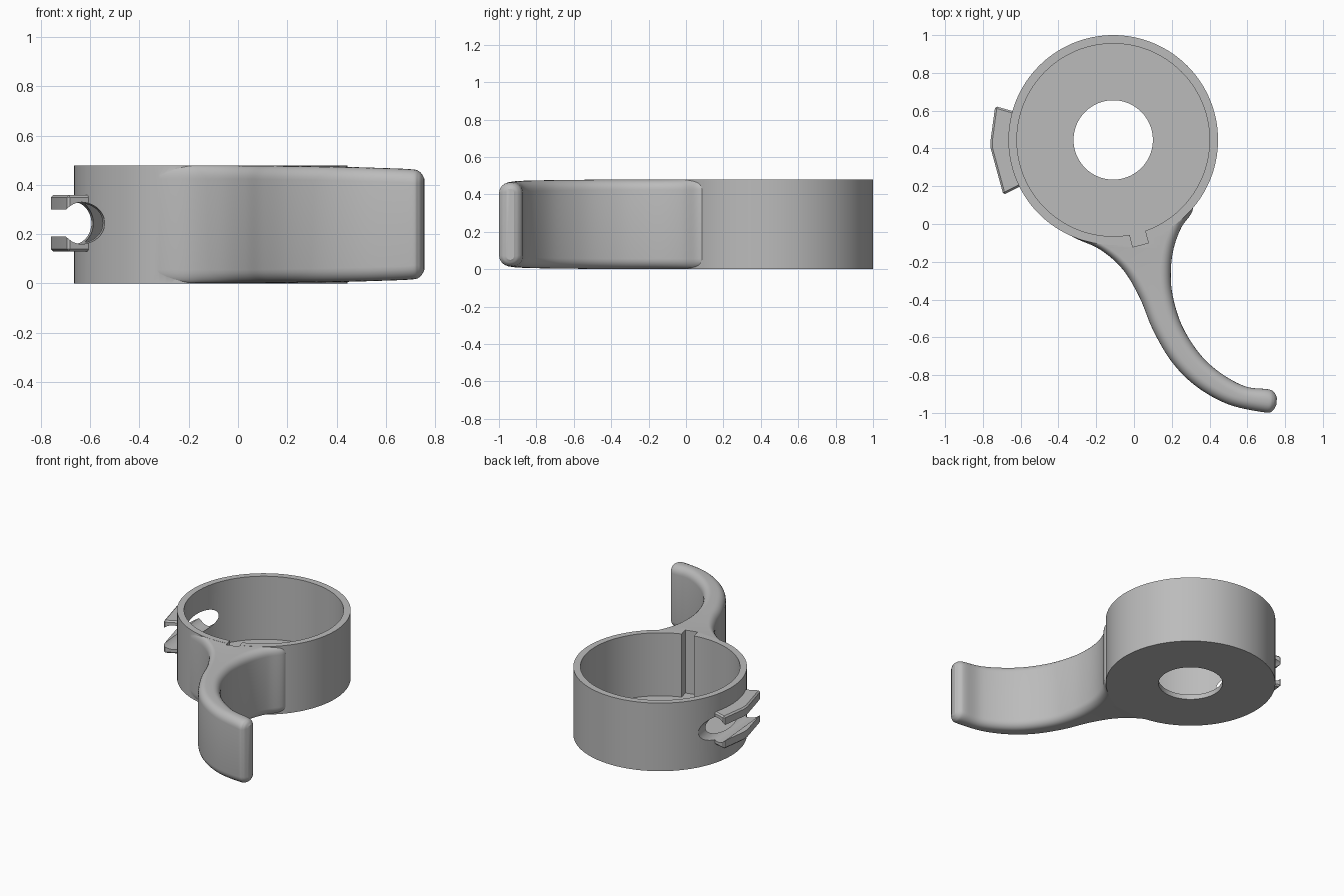
import bpy, bmesh, math
from mathutils import Vector

if "Cube" in bpy.data.objects:
    bpy.data.objects.remove(bpy.data.objects["Cube"], do_unlink=True)

HEIGHT = 0.48
CENTRE = Vector((-0.11, 0.445, 0))
CLIP_ANGLE = math.radians(185)
KEY_ANGLE = math.radians(-75.4)

grey = bpy.data.materials.new("plain grey")
grey.use_nodes = True
grey.diffuse_color = (0.5, 0.5, 0.5, 1)
grey.node_tree.nodes["Principled BSDF"].inputs["Base Color"].default_value = (0.5, 0.5, 0.5, 1)


def polar(radius, angle, z=0.0):
    return CENTRE + Vector((radius * math.cos(angle), radius * math.sin(angle), z))


def from_bmesh(name, bm):
    bmesh.ops.recalc_face_normals(bm, faces=bm.faces)
    mesh = bpy.data.meshes.new(name)
    bm.to_mesh(mesh)
    bm.free()
    obj = bpy.data.objects.new(name, mesh)
    bpy.context.collection.objects.link(obj)
    mesh.materials.append(grey)
    return obj


def loft(name, rings):
    """Skin a row of closed rings and cap both ends."""
    bm = bmesh.new()
    rows = [[bm.verts.new(p) for p in ring] for ring in rings]
    n = len(rows[0])
    for a, b in zip(rows, rows[1:]):
        for i in range(n):
            j = (i + 1) % n
            bm.faces.new((a[i], a[j], b[j], b[i]))
    bm.faces.new(rows[0])
    bm.faces.new(rows[-1])
    return from_bmesh(name, bm)


def disc(name, radius, z0, z1, sides=128):
    angles = [math.tau * i / sides for i in range(sides)]
    return loft(name, [[polar(radius, a, z) for a in angles] for z in (z0, z1)])


def box(name, location, size, turn):
    bpy.ops.mesh.primitive_cube_add(size=1, location=location, rotation=(0, 0, turn))
    obj = bpy.context.object
    obj.name = name
    obj.scale = size
    return obj


def combine(target, tool, operation):
    bpy.context.view_layer.update()
    mod = target.modifiers.new(operation.lower(), "BOOLEAN")
    mod.operation = operation
    mod.solver = "EXACT"
    mod.object = tool
    bpy.context.view_layer.objects.active = target
    bpy.ops.object.modifier_apply(modifier=mod.name)
    bpy.data.objects.remove(tool, do_unlink=True)


def spline(points, steps=6):
    """Smooth path through the points."""
    pts = [Vector(p) for p in points]
    pts = [2 * pts[0] - pts[1]] + pts + [2 * pts[-1] - pts[-2]]
    out = []
    for p0, p1, p2, p3 in zip(pts, pts[1:], pts[2:], pts[3:]):
        for s in range(steps):
            t = s / steps
            out.append(0.5 * (2 * p1 + (p2 - p0) * t + (2 * p0 - 5 * p1 + 4 * p2 - p3) * t * t
                              + (3 * p1 - p0 - 3 * p2 + p3) * t ** 3))
    return out + [pts[-2]]


def rounded_section(left, right, z0, z1, fillet=0.055, steps=7):
    """Upright rounded rectangle spanning two plan points."""
    across = right - left
    width = across.length
    across.normalize()
    r = min(fillet, width * 0.48)
    corners = [(width - r, z1 - r), (r, z1 - r), (r, z0 + r), (width - r, z0 + r)]
    ring = []
    for k, (u, z) in enumerate(corners):
        for s in range(steps):
            a = math.pi / 2 * (k + s / (steps - 1))
            p = left + across * (u + r * math.cos(a))
            ring.append((p.x, p.y, z + r * math.sin(a)))
    return ring


# Curved handle: left edge, right edge and end inset of each station
stations = [
    ((-0.45, 0.10), (0.30, 0.15), 0.001),
    ((-0.45, 0.015), (0.31, 0.07), 0.001),
    ((-0.32, -0.07), (0.25, -0.02), 0.001),
    ((-0.18, -0.135), (0.21, -0.13), 0.001),
    ((-0.06, -0.24), (0.195, -0.25), 0.001),
    ((0.03, -0.39), (0.205, -0.38), 0.001),
    ((0.10, -0.56), (0.255, -0.54), 0.002),
    ((0.20, -0.73), (0.35, -0.69), 0.004),
    ((0.33, -0.86), (0.46, -0.79), 0.006),
    ((0.50, -0.955), (0.59, -0.86), 0.01),
    ((0.69, -0.997), (0.71, -0.875), 0.016),
    ((0.732, -0.99), (0.742, -0.892), 0.026),
    ((0.753, -0.96), (0.757, -0.92), 0.05),
]
left_edge = spline([s[0] for s in stations])
right_edge = spline([s[1] for s in stations])
insets = spline([(s[2], 0) for s in stations])
handle = loft("handle", [rounded_section(l, r, i.x, HEIGHT - i.x)
                         for l, r, i in zip(left_edge, right_edge, insets)])

# Clip block, bent around the cup wall
clip_angles = [math.radians(a) for a in (164, 180.5, 184, 206.5)]
outline = [(0.65, a) for a in clip_angles] + [(0.535, a) for a in reversed(clip_angles)]
clip = loft("clip", [[polar(r, a, z) for r, a in outline] for z in (0.13, 0.36)])
chamfer = clip.modifiers.new("chamfer", "BEVEL")
chamfer.width = 0.01
chamfer.segments = 1

# Cup body joined with the handle and clip
cup = disc("cup_with_handle", 0.555, 0, HEIGHT)
combine(cup, handle, "UNION")
combine(cup, clip, "UNION")

# Hollow inside and floor hole
combine(cup, disc("hollow", 0.51, 0.035, 0.7), "DIFFERENCE")
combine(cup, disc("floor_hole", 0.21, -0.1, 0.2), "DIFFERENCE")

# Key groove down the inner wall
combine(cup, box("key_groove", polar(0.512, KEY_ANGLE, 0.335), (0.125, 0.085, 0.6), KEY_ANGLE), "DIFFERENCE")

# Round channel through the clip and wall, and its narrower mouth
bpy.ops.mesh.primitive_cylinder_add(vertices=48, radius=0.085, depth=0.9,
                                    location=polar(0.545, CLIP_ANGLE, 0.245),
                                    rotation=(math.pi / 2, 0, CLIP_ANGLE))
combine(cup, bpy.context.object, "DIFFERENCE")
combine(cup, box("mouth", polar(0.695, CLIP_ANGLE, 0.245), (0.3, 0.8, 0.11), CLIP_ANGLE), "DIFFERENCE")

# Single colour and smooth shading with sharp edges kept
cup.data.materials.clear()
cup.data.materials.append(grey)
for face in cup.data.polygons:
    face.material_index = 0
bpy.ops.object.select_all(action="DESELECT")
cup.select_set(True)
bpy.context.view_layer.objects.active = cup
bpy.ops.object.shade_smooth_by_angle(angle=math.radians(30))
